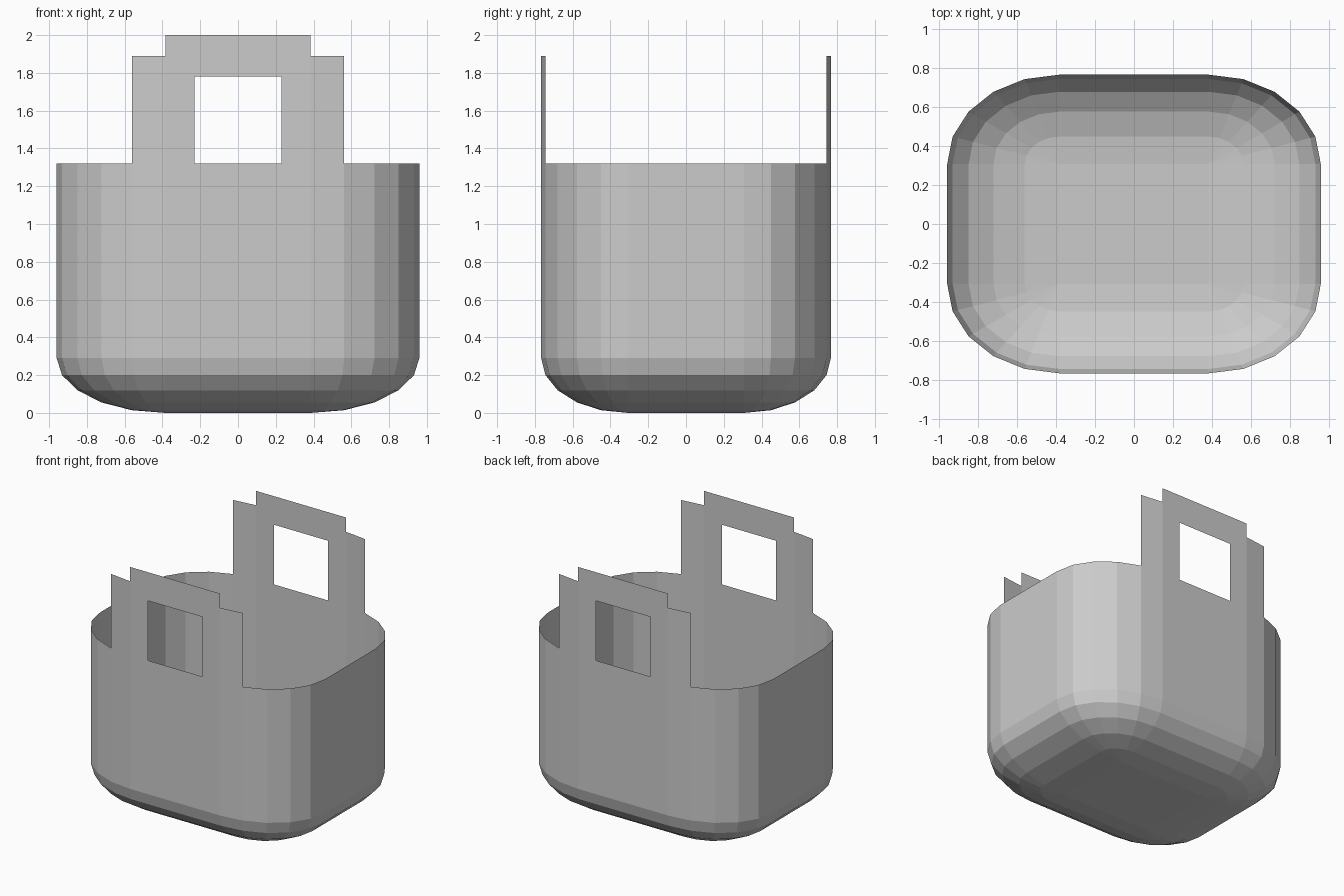
import bpy, bmesh
from math import sin, cos, pi

if "Cube" in bpy.data.objects:
    bpy.data.objects.remove(bpy.data.objects["Cube"])

CX, CY = 0.384, 0.307          # corner centre = half-size of flat sides
RX, RY, RZ = 0.576, 0.46, 0.29  # corner radii
SEG = 5                        # facets per rounded corner
RIM, TOP = 1.32, 2.0


def ring(scale, z):
    """Rounded-rectangle outline with its corner radii scaled."""
    pts = []
    for q, (sx, sy) in enumerate([(1, 1), (-1, 1), (-1, -1), (1, -1)]):
        for i in range(SEG + 1):
            a = (q + i / SEG) * pi / 2
            pts.append((sx * CX + RX * scale * cos(a),
                        sy * CY + RY * scale * sin(a), z))
    return pts


def finish(bm, name):
    bmesh.ops.remove_doubles(bm, verts=bm.verts, dist=1e-4)
    me = bpy.data.meshes.new(name)
    bm.to_mesh(me)
    bm.free()
    ob = bpy.data.objects.new(name, me)
    bpy.context.collection.objects.link(ob)
    return ob


# Open tub: straight wall, rounded lower edge, flat base
bm = bmesh.new()
levels = [(1, RIM)]
for i in range(SEG + 1):
    a = i / SEG * pi / 2
    levels.append((cos(a), RZ * (1 - sin(a))))
rings = [[bm.verts.new(p) for p in ring(s, z)] for s, z in levels]
for up, low in zip(rings, rings[1:]):
    n = len(up)
    for i in range(n):
        j = (i + 1) % n
        bm.faces.new((up[i], low[i], low[j], up[j]))
bm.faces.new([rings[-1][i * (SEG + 1)] for i in (3, 2, 1, 0)])
bmesh.ops.dissolve_degenerate(bm, edges=bm.edges, dist=1e-4)
finish(bm, "basket_body")

# Handles: thin sheets continuing the front and back walls, with a grip hole
a = pi / 2 * (1 - 1 / SEG)
xo, yo, yi = CX + RX * cos(a), CY + RY * sin(a), CY + RY
cols = [(-xo, yo), (-CX, yi), (-0.23, yi), (0.23, yi), (CX, yi), (xo, yo)]
rows = [RIM, 1.78, 1.89, TOP]
for side, name in ((-1, "front_handle"), (1, "back_handle")):
    bm = bmesh.new()
    for c in range(5):
        for r in range(3):
            if (c == 2 and r == 0) or (c in (0, 4) and r == 2):
                continue  # grip hole and stepped shoulders
            (x0, y0), (x1, y1) = cols[c], cols[c + 1]
            quad = [(x0, side * y0, rows[r]), (x1, side * y1, rows[r]),
                    (x1, side * y1, rows[r + 1]), (x0, side * y0, rows[r + 1])]
            bm.faces.new([bm.verts.new(p) for p in quad[::-side]])
    finish(bm, name)
